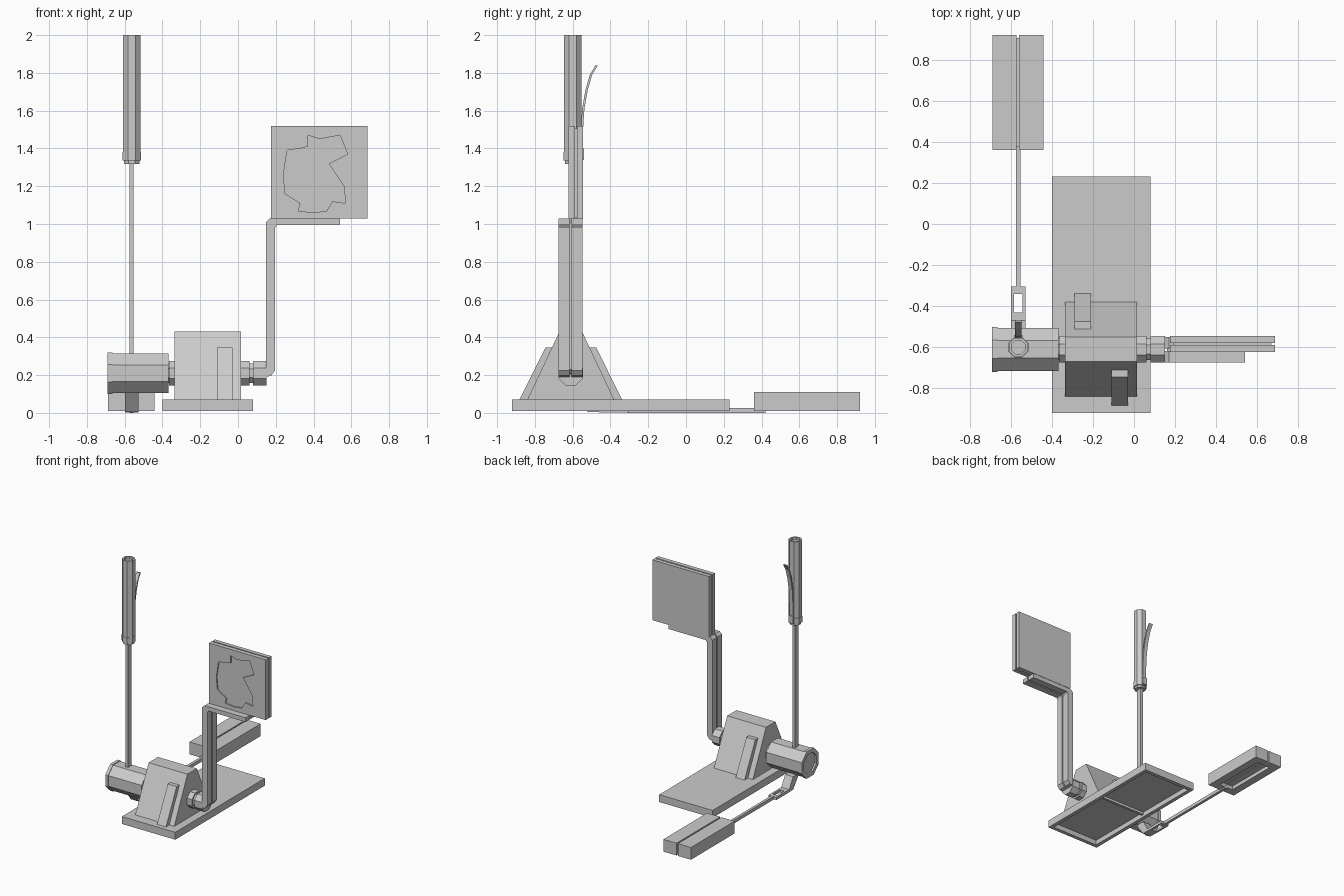
import bpy, bmesh, math
from mathutils import Vector

if "Cube" in bpy.data.objects:
    bpy.data.objects.remove(bpy.data.objects["Cube"], do_unlink=True)

grey = bpy.data.materials.new("light grey metal")
grey.use_nodes = True
grey.diffuse_color = (0.6, 0.6, 0.6, 1)
grey.node_tree.nodes["Principled BSDF"].inputs["Base Color"].default_value = (0.6, 0.6, 0.6, 1)


def prism(name, outline, axis, start, end):
    """Extrude a 2D outline along an axis (outline uses the other two axes in order)."""
    bm = bmesh.new()
    verts = []
    for a, b in outline:
        co = [a, b]
        co.insert("xyz".index(axis), start)
        verts.append(bm.verts.new(co))
    face = bm.faces.new(verts)
    move = Vector([end - start if c == axis else 0 for c in "xyz"])
    grown = bmesh.ops.extrude_face_region(bm, geom=[face], use_keep_orig=True)["geom"]
    bmesh.ops.translate(bm, vec=move, verts=[v for v in grown if isinstance(v, bmesh.types.BMVert)])
    bmesh.ops.recalc_face_normals(bm, faces=bm.faces)
    mesh = bpy.data.meshes.new(name)
    bm.to_mesh(mesh)
    bm.free()
    mesh.materials.append(grey)
    obj = bpy.data.objects.new(name, mesh)
    bpy.context.collection.objects.link(obj)
    return obj


def box(name, x, y, z):
    return prism(name, [(x[0], y[0]), (x[1], y[0]), (x[1], y[1]), (x[0], y[1])], "z", *z)


def octagon(center, apothem):
    r = apothem / math.cos(math.pi / 8)
    return [(center[0] + r * math.cos((i + 0.5) * math.pi / 4),
             center[1] + r * math.sin((i + 0.5) * math.pi / 4)) for i in range(8)]


def cut(obj, cutter):
    mod = obj.modifiers.new("cut", "BOOLEAN")
    mod.operation = "DIFFERENCE"
    mod.solver = "EXACT"
    mod.object = cutter
    cutter.hide_render = True
    cutter.hide_viewport = True
    cutter.display_type = "WIRE"


# Base plate, hollow underneath
base = box("base_plate", (-0.4, 0.08), (-0.92, 0.23), (0.01, 0.07))
cut(base, box("base_hollow_cutter", (-0.37, 0.05), (-0.89, 0.2), (-0.05, 0.05)))
box("base_cross_bar", (-0.37, 0.05), (-0.35, -0.33), (0.03, 0.055))

# Sloped housing with a rib on each side
mid = -0.61
prism("housing", [(-0.84, 0.07), (-0.38, 0.07), (-0.55, 0.43), (-0.67, 0.43)], "x", -0.335, 0.015)
for name, side, x in (("front_rib", -1, -0.11), ("back_rib", 1, -0.29)):
    rib = [(0.272, 0.07), (0.135, 0.345), (0.1, 0.345), (0.2, 0.07)]
    prism(name, [(mid + side * y, z) for y, z in rib], "x", x, x + 0.08)

# Shaft and collars
hub = (mid, 0.21)
prism("shaft", octagon(hub, 0.052), "x", -0.4, 0.15)
for i, (a, b) in enumerate(((-0.365, -0.33), (0.01, 0.06), (0.08, 0.15))):
    prism(f"shaft_collar_{i + 1}", octagon(hub, 0.065), "x", a, b)

# Eight-sided drum with a recessed outer end
prism("drum", octagon(hub, 0.104), "x", -0.672, -0.367)
drum_rim = prism("drum_rim", octagon(hub, 0.109), "x", -0.69, -0.665)
cut(drum_rim, prism("drum_recess_cutter", octagon(hub, 0.078), "x", -0.72, -0.676))

# Hand lever and grip
lx, ly = -0.563, -0.6
box("lever_bar", (lx - 0.011, lx + 0.011), (ly - 0.022, ly + 0.022), (0.25, 1.35))
prism("grip_collar", octagon((lx, ly), 0.049), "z", 1.335, 1.38)
prism("grip_foot", octagon((lx, ly), 0.041), "z", 1.318, 1.34)
grip = prism("grip", octagon((lx, ly), 0.046), "z", 1.37, 2.0)
cut(grip, prism("grip_end_cutter", octagon((lx, ly), 0.034), "z", 1.98, 2.05))

# Curved latch blade behind the grip
curve = [(-0.55, 1.37), (-0.545, 1.5), (-0.538, 1.61), (-0.52, 1.71), (-0.497, 1.79), (-0.466, 1.84)]
blade = curve + [(y - 0.012, z + 0.001) for y, z in reversed(curve)]
prism("latch_blade", blade, "x", lx - 0.016, lx + 0.016)
box("latch_mount", (lx - 0.02, lx + 0.02), (-0.565, -0.54), (1.34, 1.4))

# Crank under the drum, clevis and pull rod
prism("crank_arm", [(-0.6, 0.11), (-0.52, 0.11), (-0.47, 0.025), (-0.45, 0.025), (-0.45, 0.005),
                    (-0.52, 0.005)], "x", lx - 0.036, lx + 0.036)
clevis = box("clevis", (lx - 0.036, lx + 0.036), (-0.46, -0.305), (0.003, 0.025))
cut(clevis, box("clevis_slot_cutter", (lx - 0.02, lx + 0.02), (-0.43, -0.34), (-0.1, 0.1)))
box("pull_rod", (lx - 0.011, lx + 0.011), (-0.31, 0.42), (0.0, 0.027))

# Counterweight, split along its middle and hollowed below
wx = -0.565
for name, s in (("weight_right", -1), ("weight_left", 1)):
    half = box(name, sorted((wx + s * 0.006, wx + s * 0.124)), (0.36, 0.92), (0.01, 0.11))
    cut(half, box(name + "_cutter", sorted((wx - s * 0.02, wx + s * 0.06)), (0.42, 0.86), (-0.05, 0.04)))
box("weight_core", (wx - 0.02, wx + 0.02), (0.375, 0.905), (0.045, 0.095))

# Cranked sign post made of two strips over a core
post = [(0.148, 0.19), (0.175, 0.197), (0.196, 0.225), (0.196, 0.98), (0.206, 0.995),
        (0.54, 0.995), (0.54, 1.03), (0.17, 1.03), (0.148, 1.01)]
core = [(0.16, 0.205), (0.184, 0.23), (0.184, 1.006), (0.528, 1.006), (0.528, 1.02), (0.16, 1.02)]
prism("post_front_strip", post, "y", -0.674, -0.617)
prism("post_back_strip", post, "y", -0.606, -0.549)
prism("post_core", core, "y", -0.65, -0.57)

# Square sign: two plates over a core, with an irregular sunken panel in front
sx, sz = (0.175, 0.685), (1.03, 1.52)
front = box("sign_front_plate", sx, (-0.622, -0.588), sz)
box("sign_back_plate", sx, (-0.578, -0.546), sz)
box("sign_core", (sx[0] + 0.015, sx[1] - 0.015), (-0.592, -0.574), (sz[0] + 0.005, sz[1] - 0.015))
panel = [(0.37, 1.47), (0.43, 1.45), (0.54, 1.47), (0.58, 1.37), (0.48, 1.32), (0.56, 1.2),
         (0.57, 1.11), (0.5, 1.12), (0.47, 1.07), (0.4, 1.06), (0.32, 1.07), (0.33, 1.11),
         (0.25, 1.16), (0.24, 1.26), (0.26, 1.39), (0.33, 1.4), (0.37, 1.41)]
cut(front, prism("sign_panel_cutter", panel, "y", -0.66, -0.612))
